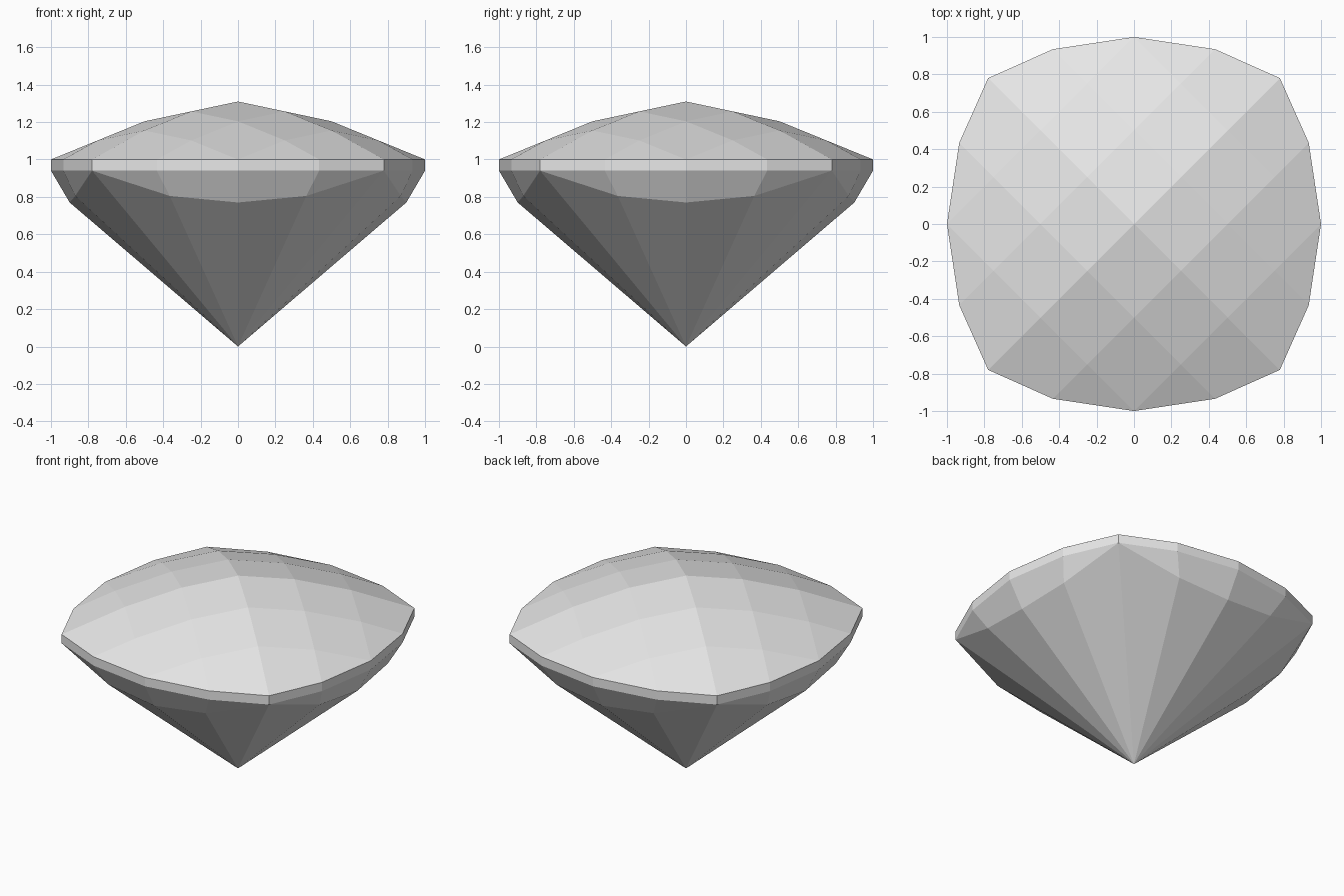
import bpy
import bmesh
from mathutils import Matrix, Vector

if "Cube" in bpy.data.objects:
    bpy.data.objects.remove(bpy.data.objects["Cube"], do_unlink=True)

GIRDLE_TOP, GIRDLE_LOW, PEAK = 1.0, 0.94, 1.31

grey = bpy.data.materials.new("pale grey")
grey.use_nodes = True
color = (0.8, 0.8, 0.8, 1)
grey.diffuse_color = color
grey.node_tree.nodes["Principled BSDF"].inputs["Base Color"].default_value = color


def finish(bm, name):
    """Weld the facets and place them in the scene as a flat-shaded part."""
    bmesh.ops.remove_doubles(bm, verts=bm.verts[:], dist=0.0005)
    mesh = bpy.data.meshes.new(name)
    bm.to_mesh(mesh)
    bm.free()
    mesh.materials.append(grey)
    bpy.context.collection.objects.link(bpy.data.objects.new(name, mesh))


def four_sides(bm, faces):
    """Repeat the facets of the front side around the stone."""
    for quarter in range(4):
        turn = Matrix.Rotation(quarter * 1.5707963, 3, "Z")
        for face in faces:
            bm.faces.new([bm.verts.new(turn @ point) for point in face])


# Crown: an arched profile swept along both diagonals, trimmed at the girdle
half = [(0.25, 0.053), (0.5, 0.155), (0.78, 0.31)]
profile = [(-t, d) for t, d in reversed(half)] + [(0, 0)] + half
bm = bmesh.new()
grid = [[bm.verts.new((s + t, t - s, PEAK - ds - dt)) for s, ds in profile]
        for t, dt in profile]
for row, above in zip(grid, grid[1:]):
    for i in range(len(row) - 1):
        bm.faces.new((row[i], above[i], above[i + 1], row[i + 1])).normal_flip()
bm.normal_update()
if sum(f.normal.z for f in bm.faces) < 0:
    bmesh.ops.reverse_faces(bm, faces=bm.faces[:])
bmesh.ops.bisect_plane(bm, geom=bm.verts[:] + bm.edges[:] + bm.faces[:], dist=0.0005,
                       plane_co=(0, 0, GIRDLE_TOP), plane_no=(0, 0, 1),
                       clear_inner=True)
finish(bm, "crown")

# Girdle: a thin upright band around the bulged square outline
outline = [(-0.78, -0.78), (-0.434, -0.934), (0, -1), (0.434, -0.934), (0.78, -0.78)]
low = [Vector((x, y, GIRDLE_LOW)) for x, y in outline]
top = [Vector((x, y, GIRDLE_TOP)) for x, y in outline]
bm = bmesh.new()
four_sides(bm, [(low[i], low[i + 1], top[i + 1], top[i]) for i in range(4)])
finish(bm, "girdle")

# Pavilion: break facets under the girdle, then long facets to the point
tip = Vector((0, 0, 0))
inner = [low[0], Vector((-0.365, -0.87, 0.805)), Vector((0, -0.9, 0.77)),
         Vector((0.365, -0.87, 0.805)), low[4]]
facets = [(tip, inner[i + 1], inner[i]) for i in range(4)]
facets += [(inner[i], inner[i + 1], low[i + 1], low[i]) for i in (1, 2)]
facets += [(inner[1], low[1], low[0]), (inner[3], low[4], low[3])]
bm = bmesh.new()
four_sides(bm, facets)
finish(bm, "pavilion")
